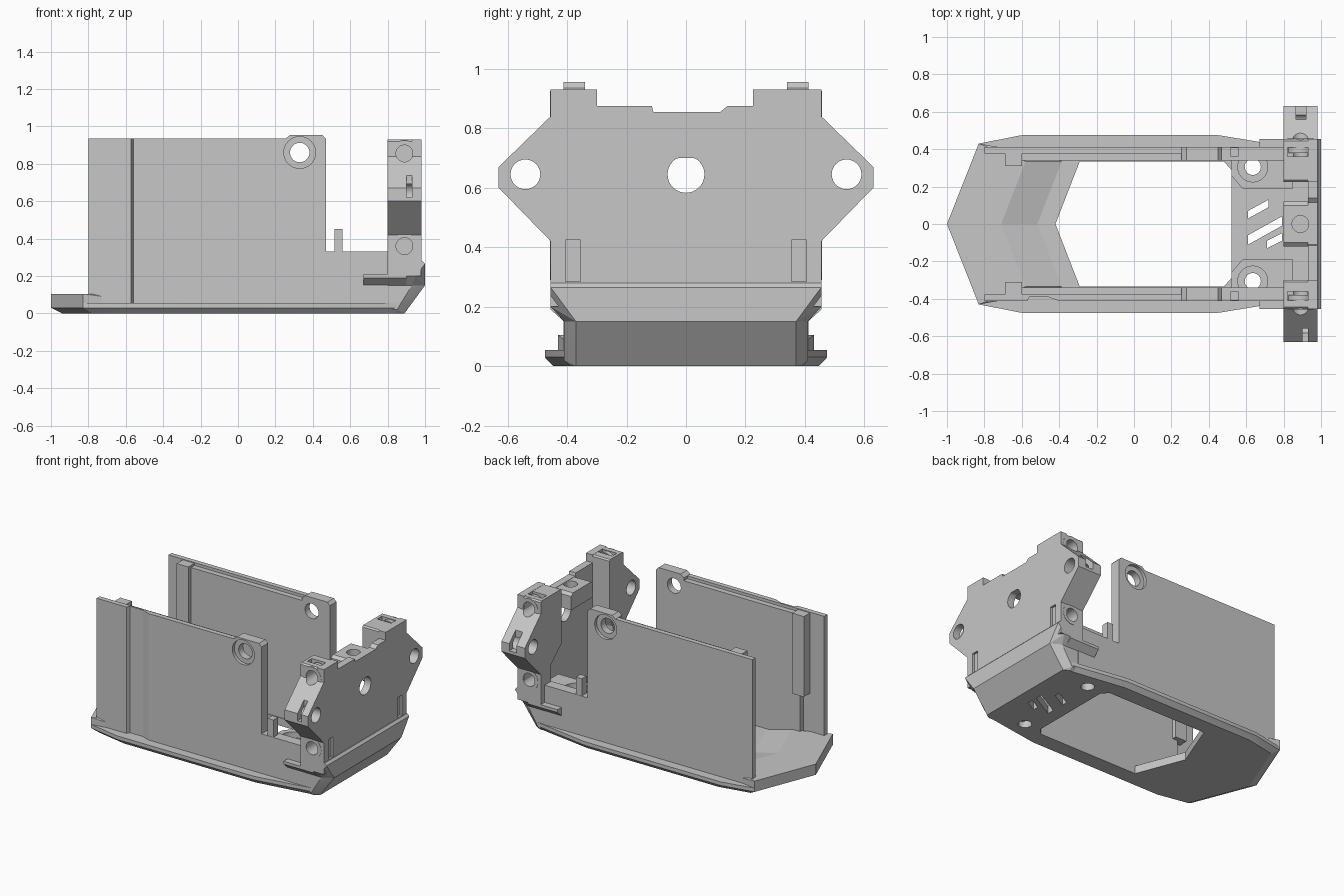
import bpy, bmesh
from math import cos, sin, pi

cube = bpy.data.objects.get("Cube")
if cube:
    bpy.data.objects.remove(cube)

grey = bpy.data.materials.new("plain grey")
grey.use_nodes = True
COLOUR = (0.57, 0.57, 0.57, 1)
grey.diffuse_color = COLOUR
grey.node_tree.nodes["Principled BSDF"].inputs["Base Color"].default_value = COLOUR
parts = []


def finish(name, bm):
    bmesh.ops.recalc_face_normals(bm, faces=bm.faces)
    me = bpy.data.meshes.new(name)
    bm.to_mesh(me)
    bm.free()
    me.materials.append(grey)
    ob = bpy.data.objects.new(name, me)
    bpy.context.collection.objects.link(ob)
    parts.append(ob)
    return ob


def prism(name, axis, pts, a, b):
    """Extrude a flat profile along an axis from a to b."""
    place = {"x": lambda p, t: (t, p[0], p[1]),
             "y": lambda p, t: (p[0], t, p[1]),
             "z": lambda p, t: (p[0], p[1], t)}[axis]
    bm = bmesh.new()
    low = [bm.verts.new(place(p, a)) for p in pts]
    high = [bm.verts.new(place(p, b)) for p in pts]
    bm.faces.new(low)
    bm.faces.new(high)
    for i in range(len(pts)):
        j = (i + 1) % len(pts)
        bm.faces.new((low[i], low[j], high[j], high[i]))
    return finish(name, bm)


def box(name, x, y, z):
    return prism(name, "z", [(x[0], y[0]), (x[1], y[0]), (x[1], y[1]), (x[0], y[1])], *z)


def cyl(name, axis, centre, r, a, b, n=32):
    u, v = centre
    ring = [(u + r * cos(2 * pi * i / n), v + r * sin(2 * pi * i / n)) for i in range(n)]
    return prism(name, axis, ring, a, b)


def hull(name, pts):
    bm = bmesh.new()
    for p in pts:
        bm.verts.new(p)
    out = bmesh.ops.convex_hull(bm, input=bm.verts)
    bmesh.ops.delete(bm, geom=list({v for v in out["geom_interior"] if isinstance(v, bmesh.types.BMVert)}),
                     context="VERTS")
    bmesh.ops.dissolve_limit(bm, angle_limit=0.01, verts=bm.verts, edges=bm.edges)
    return finish(name, bm)


def both_sides(pts):
    return [(x, y * s, z) for s in (1, -1) for x, y, z in pts]


def cut(targets, cutter):
    parts.remove(cutter)
    cutter.hide_render = True
    for ob in targets:
        mod = ob.modifiers.new("cut", "BOOLEAN")
        mod.operation, mod.solver, mod.object = "DIFFERENCE", "EXACT", cutter
        bpy.context.view_layer.update()
        new = bpy.data.meshes.new_from_object(ob.evaluated_get(bpy.context.evaluated_depsgraph_get()))
        ob.modifiers.clear()
        ob.data = new
    bpy.data.objects.remove(cutter)


def flip_second(pts, s):
    return [(p[0], p[1] * s) for p in pts]


def flip_first(pts, s):
    return [(p[0] * s, p[1]) for p in pts]


# Base tray with a chamfered lip and a large floor opening
half = [(-0.83, 0.43), (-0.6, 0.475), (0.45, 0.475), (0.72, 0.43), (0.85, 0.41)]
outline = [(-1, 0)] + half + flip_second(half, -1)
base = hull("base_tray",
            [(x, y, z) for x, y in outline for z in (0.03, 0.055)]
            + [(x * 0.94 if x < 0 else x, y * 0.94, 0) for x, y in outline])
edge = [(-0.29, 0.335), (0.48, 0.335), (0.52, 0.29)]
opening = [(-0.42, 0)] + edge + flip_second(edge, -1)[::-1]
cut([base], prism("opening", "z", opening, -0.1, 0.3))

# Nose: raised chevron slab sloping down to the opening
for s, side in ((1, "left"), (-1, "right")):
    hull(side + "_nose", [(x, y * s, z) for x, y, z in (
        (-1, 0, 0.105), (-1, 0, 0.055), (-0.94, 0, 0.003), (-0.83, 0.43, 0.105),
        (-0.83, 0.43, 0.04), (-0.78, 0.4, 0.003), (-0.79, 0.415, 0.105),
        (-0.58, 0.335, 0.105), (-0.71, 0, 0.105), (-0.42, 0, 0.03),
        (-0.29, 0.335, 0.03), (-0.42, 0, 0.003), (-0.29, 0.335, 0.003))])

# Rear lower body: sloped skirt with clipped corners, and a flared band above it
skirt = hull("rear_skirt", both_sides([
    (0.78, 0.39, 0.003), (0.78, 0.41, 0.03), (0.85, 0.41, 0.02), (0.85, 0.39, 0), (0.89, 0.37, 0),
    (0.78, 0.41, 0.15), (0.93, 0.41, 0.15), (1, 0.37, 0.15)]))
band = hull("rear_band", both_sides([
    (0.8, 0.41, 0.15), (0.93, 0.41, 0.15), (1, 0.37, 0.15), (0.8, 0.455, 0.2), (0.95, 0.455, 0.2),
    (1, 0.455, 0.265), (0.985, 0.455, 0.28), (0.8, 0.455, 0.28)]))
cut([skirt, band], box("inside", (0.7, 0.93), (-0.3, 0.3), (0.06, 0.5)))

# Rear floor slots
slots = [[(0.61, 0.03), (0.72, 0.09), (0.72, 0.13), (0.61, 0.07)],
         [(0.61, -0.11), (0.79, -0.01), (0.79, 0.04), (0.61, -0.06)],
         [(0.71, -0.13), (0.79, -0.09), (0.79, -0.05), (0.71, -0.09)]]
for pts in slots:
    cut([base, skirt], prism("slot", "z", pts, -0.1, 0.3))

# Rear plate
top = [(-0.455, 0.93), (-0.3, 0.93), (-0.3, 0.875), (-0.115, 0.875), (-0.11, 0.855),
       (0.115, 0.855), (0.14, 0.875), (0.225, 0.875), (0.225, 0.93), (0.455, 0.93)]
flank = [(0.455, 0.84), (0.63, 0.67), (0.63, 0.6), (0.455, 0.42), (0.455, 0.27)]
plate = prism("rear_plate", "x", top + flank + flip_first(flank, -1)[::-1], 0.93, 0.98)
boss = prism("top_centre_boss", "x",
             [(-0.12, 0.74), (0.12, 0.74), (0.12, 0.835), (0.1, 0.853), (-0.1, 0.853), (-0.12, 0.835)],
             0.8, 0.95)
cut([boss], cyl("bore", "z", (0.89, 0), 0.045, 0.6, 0.9))
hole = [(0.062 * cos(2 * pi * i / 32), min(0.7, 0.645 + 0.062 * sin(2 * pi * i / 32)))
        for i in range(32)]
cut([plate], prism("bore", "x", hole, 0.7, 1.1))

for s, side in ((1, "left"), (-1, "right")):
    def span(a, b):
        return tuple(sorted((a * s, b * s)))

    # Side wall: raised rear end, step down to the low rear section
    wall = prism(side + "_wall", "y", [
        (-0.64, 0.04), (0.8, 0.04), (0.8, 0.33), (0.47, 0.33), (0.47, 0.935), (0.45, 0.955),
        (0.28, 0.955), (0.255, 0.935), (-0.64, 0.935)], *span(0.34, 0.412))
    cut([wall], box("rebate", (-0.7, 0.255), span(0.3, 0.378), (0.915, 1.0)))
    cut([wall], cyl("bore", "y", (0.33, 0.86), 0.052, -0.6, 0.6))
    cut([wall], cyl("counterbore", "y", (0.33, 0.86), 0.085, *span(0.39, 0.6)))
    box(side + "_front_wall_end", (-0.8, -0.64), span(0.378, 0.412), (0.04, 0.935))
    box(side + "_inner_post", (-0.69, -0.6), span(0.31, 0.39), (0.37, 0.93))
    box(side + "_wall_pin", (0.515, 0.56), span(0.36, 0.41), (0.3, 0.45))
    if s < 0:
        cut([wall], prism("scoop", "z", [(-0.58, -0.43), (-0.56, -0.39), (-0.46, -0.39),
                                         (-0.35, -0.43)], 0.055, 1.0))

    # Screw block on the rear floor
    block = prism(side + "_screw_block", "z", flip_second([
        (0.52, 0.26), (0.58, 0.19), (0.85, 0.19), (0.85, 0.37), (0.52, 0.37)], s), 0.01, 0.31)
    cut([base, block], cyl("bore", "z", (0.635, 0.305 * s), 0.043, -0.1, 0.5))
    cut([block], cyl("counterbore", "z", (0.635, 0.305 * s), 0.08, 0.27, 0.5))

    # Side rail with a chamfered underside
    prism(side + "_rail", "x", flip_first([(0.39, 0.15), (0.41, 0.15), (0.455, 0.19),
                                           (0.455, 0.21), (0.39, 0.21)], s), 0.67, 0.9)

    # Corner tower with its outward wing
    inner = 0.225 if s > 0 else 0.3
    tower = prism(side + "_tower", "x", flip_first([
        (inner, 0.55), (inner, 0.92), (inner + 0.01, 0.929), (0.445, 0.929), (0.455, 0.92),
        (0.455, 0.84), (0.63, 0.67), (0.63, 0.6), (0.455, 0.42), (0.455, 0.2), (0.34, 0.2),
        (0.34, 0.45)], s), 0.8, 0.979)
    cut([tower], box("pocket", (0.82, 0.96), span(0.36, 0.41), (0.88, 1.0)))
    cut([tower, plate], cyl("bore", "x", (0.54 * s, 0.645), 0.05, 0.7, 1.1))
    slot_x = (0.865, 0.92) if s > 0 else (0.9, 0.95)
    cut([tower], box("nut_slot", slot_x, span(0.56, 0.7), (0.62, 0.74)))
    for z in (0.855, 0.36):
        collar = cyl(side + "_screw_collar", "y", (0.89, z), 0.07, *span(0.38, 0.457))
        cut([tower, collar], cyl("bore", "y", (0.89, z), 0.045, *span(0.35, 0.6)))
    cut([plate, tower], box("recess", (0.965, 1.1), span(0.355, 0.405), (0.285, 0.425)))

# Smooth round holes, keep hard edges
bpy.ops.object.select_all(action="DESELECT")
for ob in parts:
    ob.select_set(True)
bpy.context.view_layer.objects.active = base
bpy.ops.object.shade_smooth_by_angle(angle=0.21)
